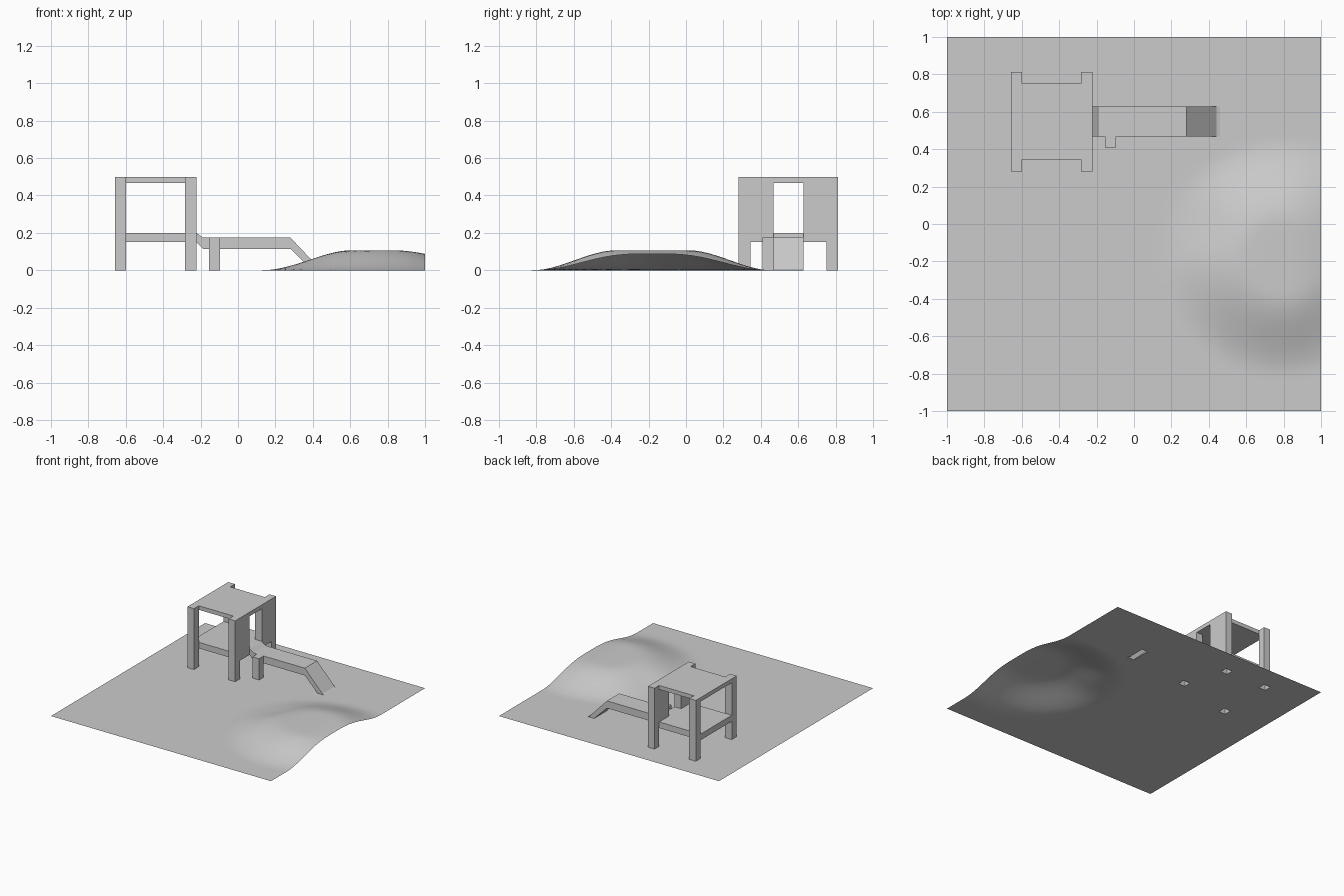
import bpy, bmesh, math

if "Cube" in bpy.data.objects:
    bpy.data.objects.remove(bpy.data.objects["Cube"])


def finish(name, bm, smooth=False):
    bmesh.ops.recalc_face_normals(bm, faces=bm.faces[:])
    for f in bm.faces:
        f.smooth = smooth
    mesh = bpy.data.meshes.new(name)
    bm.to_mesh(mesh)
    bm.free()
    obj = bpy.data.objects.new(name, mesh)
    bpy.context.collection.objects.link(obj)
    return obj


def prism(name, loops, axis, a, b):
    """Extrude an outline (plus optional hole outlines) along x or y; feet are left open."""
    bm = bmesh.new()
    place = (lambda p, d: (d, p[0], p[1])) if axis == 'x' else (lambda p, d: (p[0], d, p[1]))
    rings = []
    for d in (a, b):
        edges, layer = [], []
        for loop in loops:
            vs = [bm.verts.new(place(p, d)) for p in loop]
            edges += [bm.edges.new((vs[i - 1], vs[i])) for i in range(len(vs))]
            layer.append(vs)
        bmesh.ops.triangle_fill(bm, use_beauty=True, edges=edges)
        rings.append(layer)
    for lo, hi in zip(*rings):
        for i in range(len(lo)):
            bm.faces.new((lo[i - 1], lo[i], hi[i], hi[i - 1]))
    bmesh.ops.recalc_face_normals(bm, faces=bm.faces[:])
    feet = [f for f in bm.faces if all(abs(v.co.z) < 1e-5 for v in f.verts)]
    bmesh.ops.delete(bm, geom=feet, context='FACES_ONLY')
    return finish(name, bm)


def rect(u0, u1, v0, v1):
    return [(u0, v0), (u1, v0), (u1, v1), (u0, v1)]


# Shared tower dimensions
X0, X1, X2, X3 = -.658, -.598, -.283, -.223
Y0, Y1, Y2, Y3 = .282, .345, .752, .812
S0, S1 = .468, .627          # slide width
DECK, FLOOR, EAVE, TOP = .15, .2, .467, .5

# Tower side frames: two legs each, one open and one with a doorway
legs = [(Y0, 0), (Y1, 0), (Y1, DECK), (Y2, DECK), (Y2, 0), (Y3, 0), (Y3, TOP), (Y0, TOP)]
prism("tower_left_frame", [legs, rect(Y1, Y2, FLOOR, EAVE)], 'x', X0, X1)
prism("tower_doorway_wall", [legs, rect(S0, S1, FLOOR, EAVE)], 'x', X2, X3)

# Deck and roof between the frames
prism("tower_deck", [rect(X1, X2, DECK, FLOOR)], 'y', Y1, Y2)
prism("tower_roof", [rect(X1, X2, EAVE, TOP)], 'y', Y1, Y2)

# Walkway with ramp, and its support post
walk = [(X3, .2), (-.187, .175), (.28, .175), (.44, .006), (.46, 0),
        (.395, 0), (.28, .115), (-.187, .115), (X3, .15)]
prism("walkway_ramp", [walk], 'y', S0, S1)
prism("walkway_post", [rect(-.155, -.095, 0, .175)], 'y', .41, S0)


# Ground sheet with a smooth hill, open beneath the hollow legs
def height(x, y):
    d = math.hypot((x - .8) / .67, (y + .18) / .64)
    t = min(1, max(0, (1 - d) / .7))
    h = .107 * t * t * (3 - 2 * t)
    h *= 1 - .3 * math.exp(-((x - .33) / .16) ** 2 - ((y - .0) / .17) ** 2)
    if x > .82:
        h *= 1 - .18 * ((x - .82) / .18) ** 2
    return h


holes = [(X0, X1, Y0, Y1), (X0, X1, Y2, Y3), (X2, X3, Y2, Y3),
         (-.155, -.095, .41, S0), (.395, .46, S0, S1)]


def grid_lines(cuts):
    steps = [-1 + i * .04 for i in range(51)]
    return sorted([s for s in steps if min(abs(s - c) for c in cuts) > .008] + list(cuts))


xs = grid_lines({v for h in holes for v in h[:2]})
ys = grid_lines({v for h in holes for v in h[2:]})
bm = bmesh.new()
grid = [[bm.verts.new((x, y, height(x, y))) for y in ys] for x in xs]
for i in range(len(xs) - 1):
    for j in range(len(ys) - 1):
        cx, cy = (xs[i] + xs[i + 1]) / 2, (ys[j] + ys[j + 1]) / 2
        if any(a < cx < b and c < cy < d for a, b, c, d in holes):
            continue
        bm.faces.new((grid[i][j], grid[i + 1][j], grid[i + 1][j + 1], grid[i][j + 1]))
bmesh.ops.delete(bm, geom=[v for v in bm.verts if not v.link_faces], context='VERTS')
finish("ground_with_hill", bm, smooth=True)
